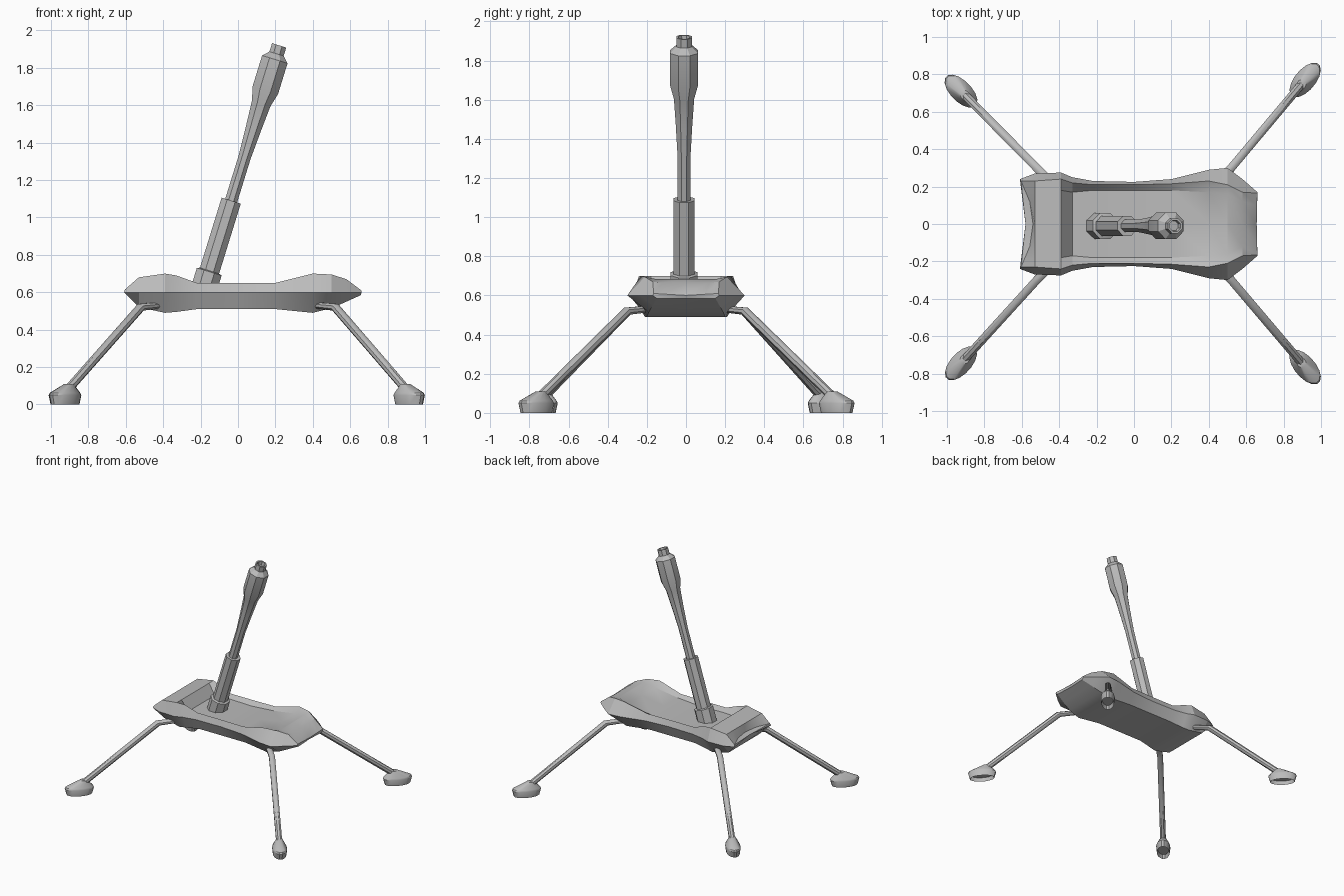
import bpy, bmesh, math
from mathutils import Vector

default = bpy.data.objects.get("Cube")
if default:
    bpy.data.objects.remove(default, do_unlink=True)

grey = bpy.data.materials.new("plain grey")
grey.use_nodes = True
GREY = (0.5, 0.5, 0.5, 1)
grey.diffuse_color = GREY
grey.node_tree.nodes["Principled BSDF"].inputs["Base Color"].default_value = GREY


def loft(name, rings, angle):
    """Skin a list of closed rings of points, cap both ends and shade."""
    bm = bmesh.new()
    loops = [[bm.verts.new(p) for p in ring] for ring in rings]
    count = len(loops[0])
    for a, b in zip(loops, loops[1:]):
        for i in range(count):
            j = (i + 1) % count
            bm.faces.new((a[i], a[j], b[j], b[i]))
    for end in (loops[0], loops[-1]):
        middle = sum((v.co for v in end), Vector()) / count
        hub = bm.verts.new(middle)
        for i in range(count):
            bm.faces.new((end[i], end[(i + 1) % count], hub))
    bmesh.ops.recalc_face_normals(bm, faces=bm.faces)
    mesh = bpy.data.meshes.new(name)
    bm.to_mesh(mesh)
    bm.free()
    obj = bpy.data.objects.new(name, mesh)
    bpy.context.collection.objects.link(obj)
    mesh.materials.append(grey)
    bpy.ops.object.select_all(action="DESELECT")
    obj.select_set(True)
    bpy.context.view_layer.objects.active = obj
    bpy.ops.object.shade_smooth_by_angle(angle=math.radians(angle))
    return obj


def circle(centre, side, up, radius_a, radius_b, count):
    """Ring of points around a centre in the plane of two directions."""
    turns = [math.tau * (i + 0.5) / count for i in range(count)]
    return [centre + side * radius_a * math.cos(t) + up * radius_b * math.sin(t) for t in turns]


# Body stations: x, bottom width, bottom z, waist width, rim width, rim z, floor width, floor z
STATIONS = [
    (-.61, .20, .585, .24, .23, .615, .12, .615),
    (-.53, .20, .52, .27, .23, .68, .15, .68),
    (-.39, .21, .49, .275, .24, .70, .18, .70),
    (-.33, .20, .495, .25, .22, .69, .17, .62),
    (-.22, .19, .51, .23, .21, .65, .18, .62),
    (0, .19, .51, .225, .21, .65, .18, .615),
    (.20, .19, .51, .24, .215, .65, .18, .63),
    (.40, .20, .49, .29, .23, .70, .17, .665),
    (.50, .19, .515, .30, .21, .695, .16, .685),
    (.58, .17, .55, .24, .17, .67, .12, .665),
    (.66, .15, .585, .17, .165, .61, .10, .61),
]
WAIST_Z = 0.6


def body_ring(row):
    x, wb, zb, wm, wt, zt, wi, zi = row
    # The left end is hollowed inward, the right end only slightly
    hollow = 0.07 if row is STATIONS[0] else -0.01 if row is STATIONS[-1] else 0
    half = [(wb, zb), (wm, WAIST_Z), (wt, zt), (wi, zi)]
    section = [(0, zb)] + half + [(0, zi)] + [(-y, z) for y, z in reversed(half)]
    return [Vector((x + hollow * (1 - (y / wm) ** 2), y, z)) for y, z in section]


loft("body", [body_ring(row) for row in STATIONS], 25)

# Tilted gun: height along the axis and radius, octagonal
axis = Vector((0.309, 0, 1))
base = Vector((-0.16, -0.01, 0.69))
forward = axis.normalized()
side = Vector((0, 1, 0))
across = side.cross(forward)


def turned(name, profile, flare=1):
    rings = [circle(base + axis * (z - base.z), across, side, r, r * flare, 8) for z, r in profile]
    return loft(name, rings, 20)


turned("gun_collar", [(.58, .075), (.71, .075), (.715, .06)])
turned("gun_sleeve", [(.60, .058), (1.09, .058), (1.09, .04)])
turned("gun_barrel", [
    (1.05, .036), (1.32, .036), (1.48, .046), (1.61, .056), (1.68, .077),
    (1.845, .077), (1.875, .043), (1.92, .043), (1.92, .032), (1.89, .028),
])

# Four struts, each with a round-cornered foot stretched along its direction
FEET = {
    "front_left": (.915, -.765),
    "back_left": (.915, .77),
    "front_right": (-.925, -.745),
    "back_right": (-.925, .71),
}
UP = Vector((0, 0, 1))
for place, (fx, fy) in FEET.items():
    sx, sy = math.copysign(1, fx), math.copysign(1, fy)
    foot = Vector((fx, fy, 0))
    hip = Vector((.52 * sx, .30 * sy, .52))
    socket = Vector((.42 * sx, .20 * sy, .53))
    outward = (foot - Vector((hip.x, hip.y, 0))).normalized()
    sideways = UP.cross(outward)

    # Strut with a flat stub entering the body
    ankle = foot - outward * 0.01 + UP * 0.07
    slope = (hip - ankle).normalized()
    lift = sideways.cross(slope)
    rings = [circle(p, sideways, lift, .024, .024, 8) for p in (ankle, hip)]
    rings.append(circle(socket, sideways, UP, .024, .018, 8))
    loft("strut_" + place, rings, 40)

    # Foot pad with a recessed sole and a sloping top
    layers = [(.03, .085, .043, 0), (0, .098, .05, 0), (.05, .112, .056, 0),
              (.062, .105, .052, 0), (.11, .026, .024, -.03)]
    rings = [circle(foot + UP * z + outward * shift, outward, sideways, a, b, 16)
             for z, a, b, shift in layers]
    loft("foot_" + place, rings, 30)
